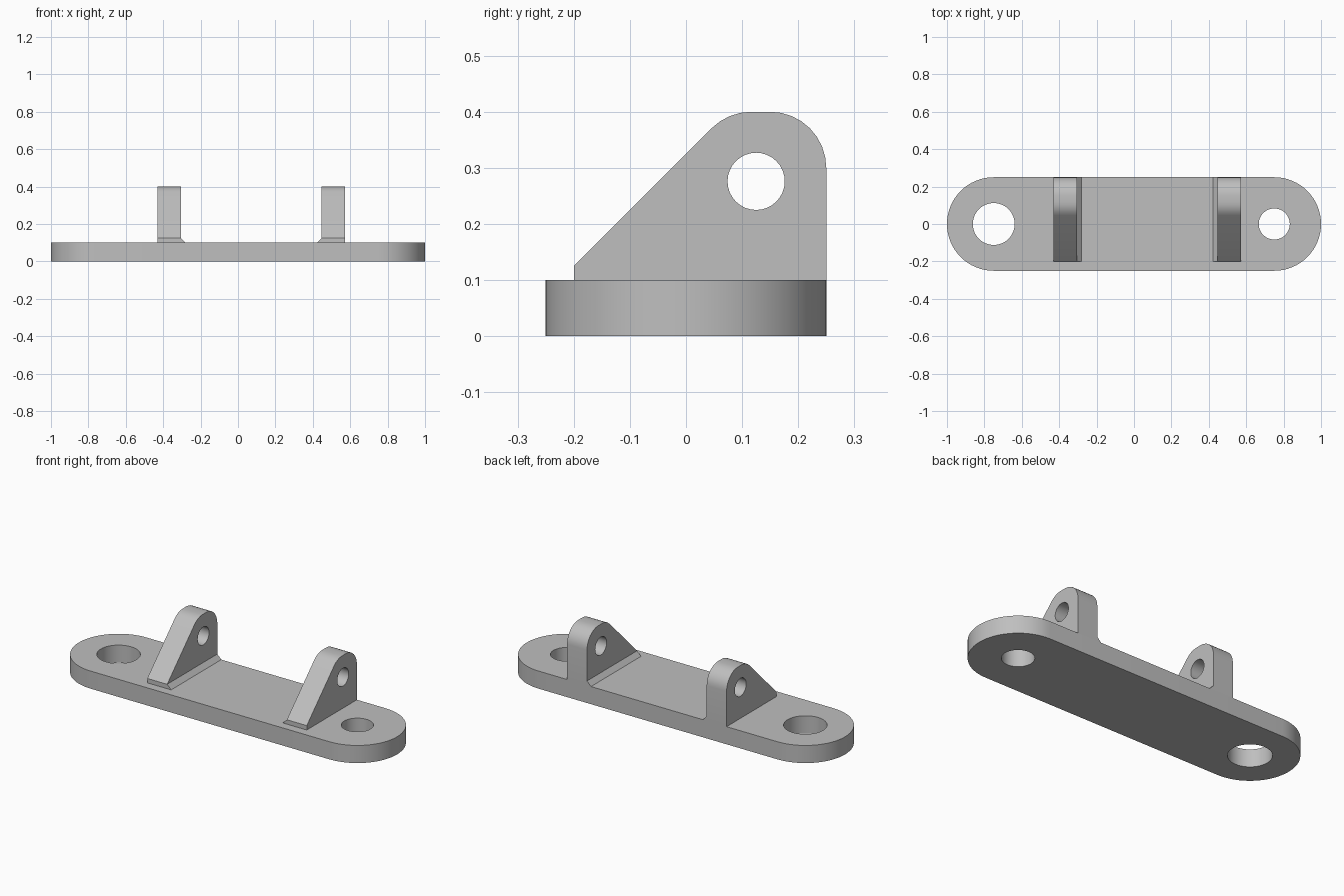
import bpy, bmesh
from math import cos, sin, radians
from mathutils import Vector

cube = bpy.data.objects.get("Cube")
if cube:
    bpy.data.objects.remove(cube, do_unlink=True)

GREY = (0.52, 0.52, 0.52, 1)
metal = bpy.data.materials.new("light grey")
metal.use_nodes = True
metal.diffuse_color = GREY
metal.node_tree.nodes["Principled BSDF"].inputs["Base Color"].default_value = GREY


def arc(cx, cy, r, start, end, steps):
    """Points along an arc, angles in degrees."""
    angles = [radians(start + (end - start) * i / steps) for i in range(steps + 1)]
    return [(cx + r * cos(a), cy + r * sin(a)) for a in angles]


def circle(cx, cy, r, steps=48):
    return arc(cx, cy, r, 0, 360, steps)[:-1]


def prism(name, loops, low, high, axis):
    """Extrude an outline with holes from low to high along an axis."""
    bm = bmesh.new()
    rings = []
    for w in (low, high):
        layer, edges = [], []
        for loop in loops:
            verts = []
            for u, v in loop:
                co = Vector()
                co[(axis + 1) % 3], co[(axis + 2) % 3], co[axis] = u, v, w
                verts.append(bm.verts.new(co))
            edges += [bm.edges.new((verts[i - 1], verts[i])) for i in range(len(verts))]
            layer.append(verts)
        normal = Vector()
        normal[axis] = 1
        bmesh.ops.triangle_fill(bm, use_beauty=True, edges=edges, normal=normal)
        rings.append(layer)
    for a, b in zip(*rings):
        for i in range(len(a)):
            bm.faces.new((a[i - 1], a[i], b[i], b[i - 1]))
    bmesh.ops.recalc_face_normals(bm, faces=bm.faces[:])
    mesh = bpy.data.meshes.new(name)
    bm.to_mesh(mesh)
    bm.free()
    mesh.materials.append(metal)
    obj = bpy.data.objects.new(name, mesh)
    bpy.context.collection.objects.link(obj)
    bpy.ops.object.select_all(action='DESELECT')
    obj.select_set(True)
    bpy.context.view_layer.objects.active = obj
    bpy.ops.object.shade_smooth_by_angle(angle=radians(30))
    return obj


X, Y, Z = range(3)
BASE_TOP = 0.1

# Base plate with rounded ends and two bolt holes of different size
plate = arc(0.75, 0, 0.25, -90, 90, 32) + arc(-0.75, 0, 0.25, 90, 270, 32)
prism("base_plate", [plate, circle(-0.75, 0, 0.112), circle(0.75, 0, 0.083)],
      0, BASE_TOP, Z)

# Upright lugs with a sloped front, rounded top and pin hole
lug = [(-0.2, BASE_TOP), (0.25, BASE_TOP)]
lug += arc(0.15, 0.3, 0.1, 0, 90, 8)
lug += arc(0.1164, 0.3, 0.1, 90, 135, 4)
lug += [(-0.2, 0.125)]
pin_hole = circle(0.125, 0.276, 0.051, 32)

# Each lug has a chamfered foot along its inner side
for side, outer, inner in (("right", -0.43, -0.305), ("left", 0.572, 0.447)):
    prism(side + "_lug", [lug, pin_hole], min(outer, inner), max(outer, inner), X)
    toe = inner + (0.025 if inner > outer else -0.025)
    foot = [(BASE_TOP, inner), (BASE_TOP, toe), (0.125, inner)]
    prism(side + "_lug_foot", [foot], -0.2, 0.25, Y)
